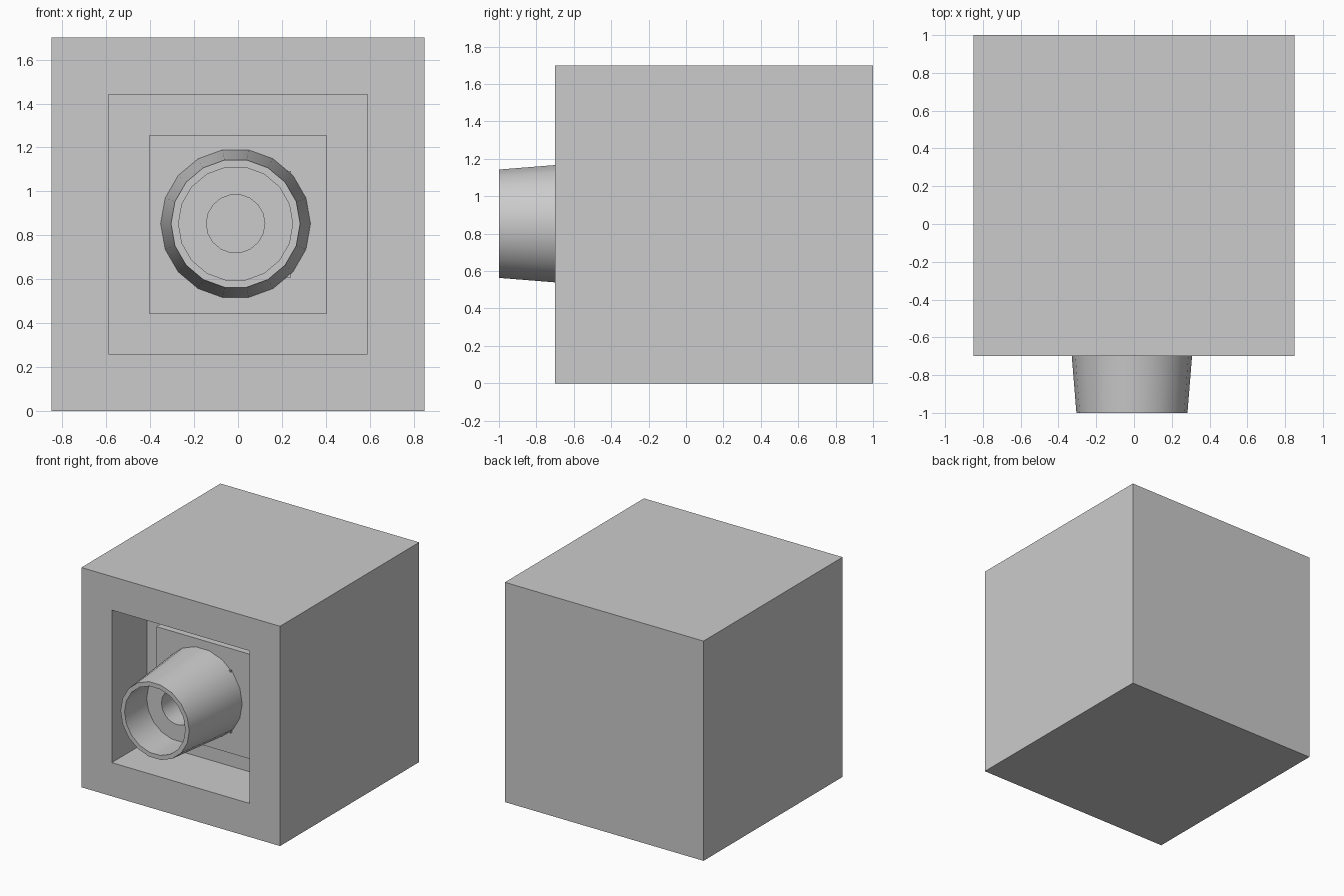
import bpy, bmesh
from math import pi, sin, cos, radians

if "Cube" in bpy.data.objects:
    bpy.data.objects.remove(bpy.data.objects["Cube"])


def loft(name, sides, start, centre, profile, cap_start):
    """Sweep (radius, y) steps around a y-parallel axis; cap the last ring."""
    bm = bmesh.new()
    cx, cz = centre
    rings = []
    for r, y in profile:
        angles = [start + 2 * pi * i / sides for i in range(sides)]
        rings.append([bm.verts.new((cx + r * cos(a), y, cz + r * sin(a))) for a in angles])
    for a, b in zip(rings, rings[1:]):
        for i in range(sides):
            j = (i + 1) % sides
            bm.faces.new((a[i], a[j], b[j], b[i]))
    bm.faces.new(rings[-1])
    if cap_start:
        bm.faces.new(rings[0])
    bmesh.ops.recalc_face_normals(bm, faces=bm.faces)
    mesh = bpy.data.meshes.new(name)
    bm.to_mesh(mesh)
    bm.free()
    obj = bpy.data.objects.new(name, mesh)
    bpy.context.collection.objects.link(obj)
    return obj


# Housing: closed cube, front recess, raised block and square mount (half widths)
steps = [(0.85, 1.0), (0.85, -0.7), (0.59, -0.7), (0.59, -0.27),
         (0.405, -0.27), (0.405, -0.42), (0.242, -0.42), (0.242, -0.435)]
loft("housing", 4, pi / 4, (0, 0.85), [(h * 2 ** 0.5, y) for h, y in steps], True)

# Nozzle: tapered 18-sided barrel with a stepped bore
nozzle = loft("nozzle", 18, 0, (-0.011, 0.853),
              [(0.342, -0.41), (0.294, -1.0), (0.26, -1.0), (0.26, -0.73),
               (0.133, -0.73), (0.133, -0.40)], True)
bpy.ops.object.select_all(action='DESELECT')
nozzle.select_set(True)
bpy.context.view_layer.objects.active = nozzle
bpy.ops.object.shade_smooth_by_angle(angle=radians(35))
